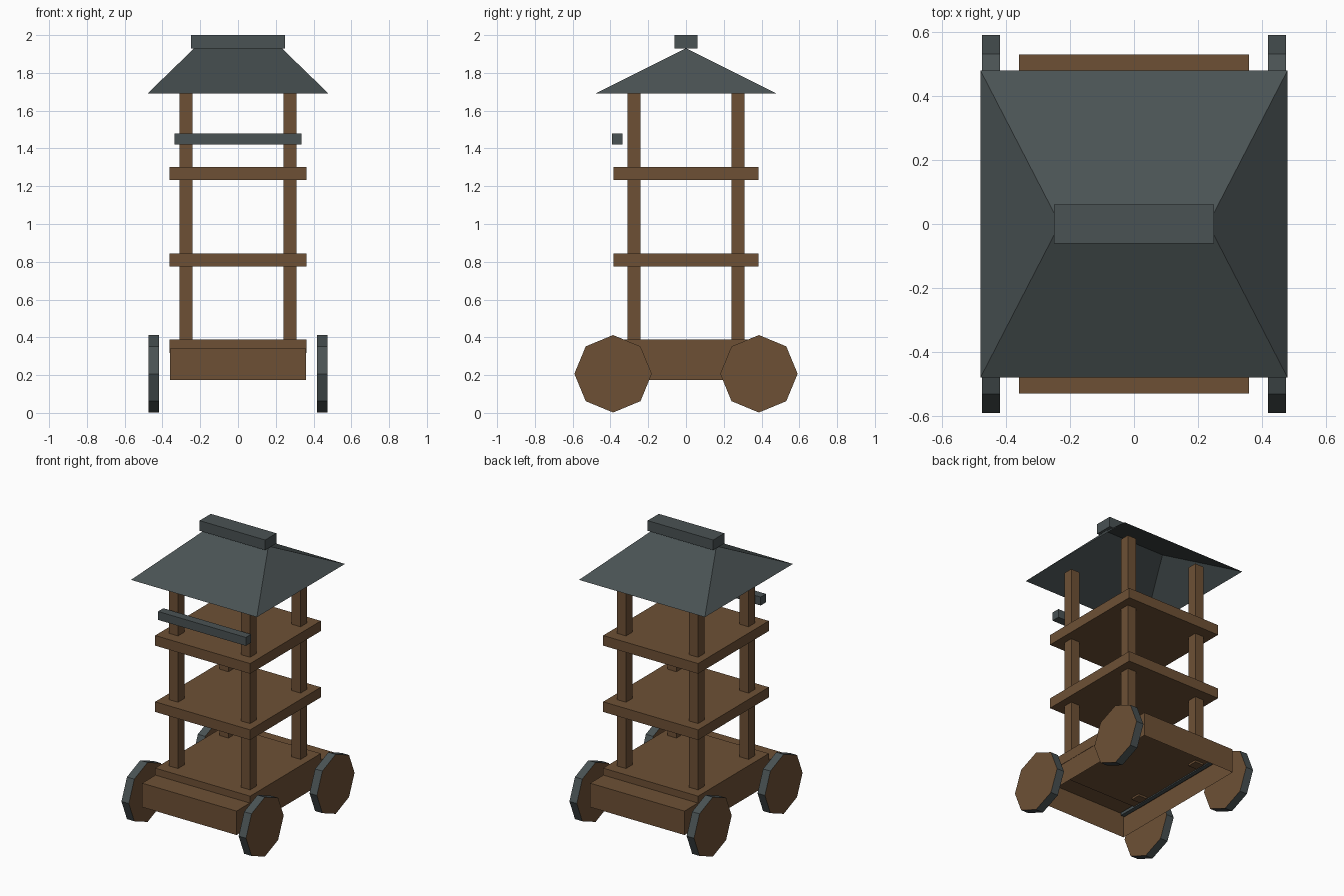
import bpy, bmesh, math
from mathutils import Matrix

if "Cube" in bpy.data.objects:
    bpy.data.objects.remove(bpy.data.objects["Cube"])


def material(name, rgb):
    m = bpy.data.materials.new(name)
    m.diffuse_color = (*rgb, 1)
    m.use_nodes = True
    m.node_tree.nodes["Principled BSDF"].inputs["Base Color"].default_value = m.diffuse_color
    return m


WOOD = material("brown wood", (0.155, 0.081, 0.036))
SLATE = material("dark slate", (0.068, 0.085, 0.088))


def finish(name, bm, *mats):
    mesh = bpy.data.meshes.new(name)
    bm.to_mesh(mesh)
    bm.free()
    for m in mats:
        mesh.materials.append(m)
    ob = bpy.data.objects.new(name, mesh)
    bpy.context.collection.objects.link(ob)
    return ob


def box(name, x, y, z, mat, open_bottom=False):
    """Box from (min, max) ranges."""
    bm = bmesh.new()
    bmesh.ops.create_cube(bm, size=1)
    for v in bm.verts:
        v.co = [r[0] if c < 0 else r[1] for c, r in zip(v.co, (x, y, z))]
    if open_bottom:
        bm.normal_update()
        low = [f for f in bm.faces if f.normal.z < -0.5]
        bmesh.ops.delete(bm, geom=low, context='FACES_ONLY')
    return finish(name, bm, mat)


def span(centre, half):
    return (centre - half, centre + half)


# Chassis, hollow underneath
box("chassis", span(0, 0.36), span(0, 0.53), (0.175, 0.34), WOOD, True)

# Three platforms
for name, top in (("deck", 0.388), ("middle_floor", 0.845), ("upper_floor", 1.302)):
    box(name, span(0, 0.362), span(0, 0.385), (top - 0.07, top), WOOD)

# Corner posts, wheels and hidden under-rails
for sx, side in ((-1, "left"), (1, "right")):
    box(f"{side}_under_rail", span(sx * 0.335, 0.014), span(0, 0.51), (0.31, 0.33), SLATE)
    for sy, end in ((-1, "front"), (1, "back")):
        box(f"{end}_{side}_post", span(sx * 0.275, 0.034), span(sy * 0.275, 0.034),
            (0.305, 1.735), WOOD)
        # Octagonal wheel: slate tread, wooden sides
        bm = bmesh.new()
        bmesh.ops.create_cone(bm, cap_ends=True, segments=8, radius1=0.205,
                              radius2=0.205, depth=0.056,
                              matrix=Matrix.Translation((sx * 0.447, sy * 0.386, 0.207))
                              @ Matrix.Rotation(math.pi / 2, 4, 'Y'))
        bm.normal_update()
        for f in bm.faces:
            f.material_index = 1 if abs(f.normal.x) > 0.5 else 0
        finish(f"{end}_{side}_wheel", bm, SLATE, WOOD)

# Front crossbar
box("front_bar", span(0, 0.335), span(-0.364, 0.029), (1.42, 1.478), SLATE)

# Hipped roof shell, open underneath: top edge of a box pinched into a ridge
roof = box("roof", span(0, 0.48), span(0, 0.48), (1.69, 1.93), SLATE, True)
bm = bmesh.new()
bm.from_mesh(roof.data)
for v in bm.verts:
    if v.co.z > 1.8:
        v.co.x = math.copysign(0.232, v.co.x)
        v.co.y = 0
bmesh.ops.remove_doubles(bm, verts=bm.verts, dist=0.001)
bm.to_mesh(roof.data)
bm.free()

# Ridge cap
box("ridge_cap", span(0, 0.25), span(0, 0.061), (1.93, 2.0), SLATE)
